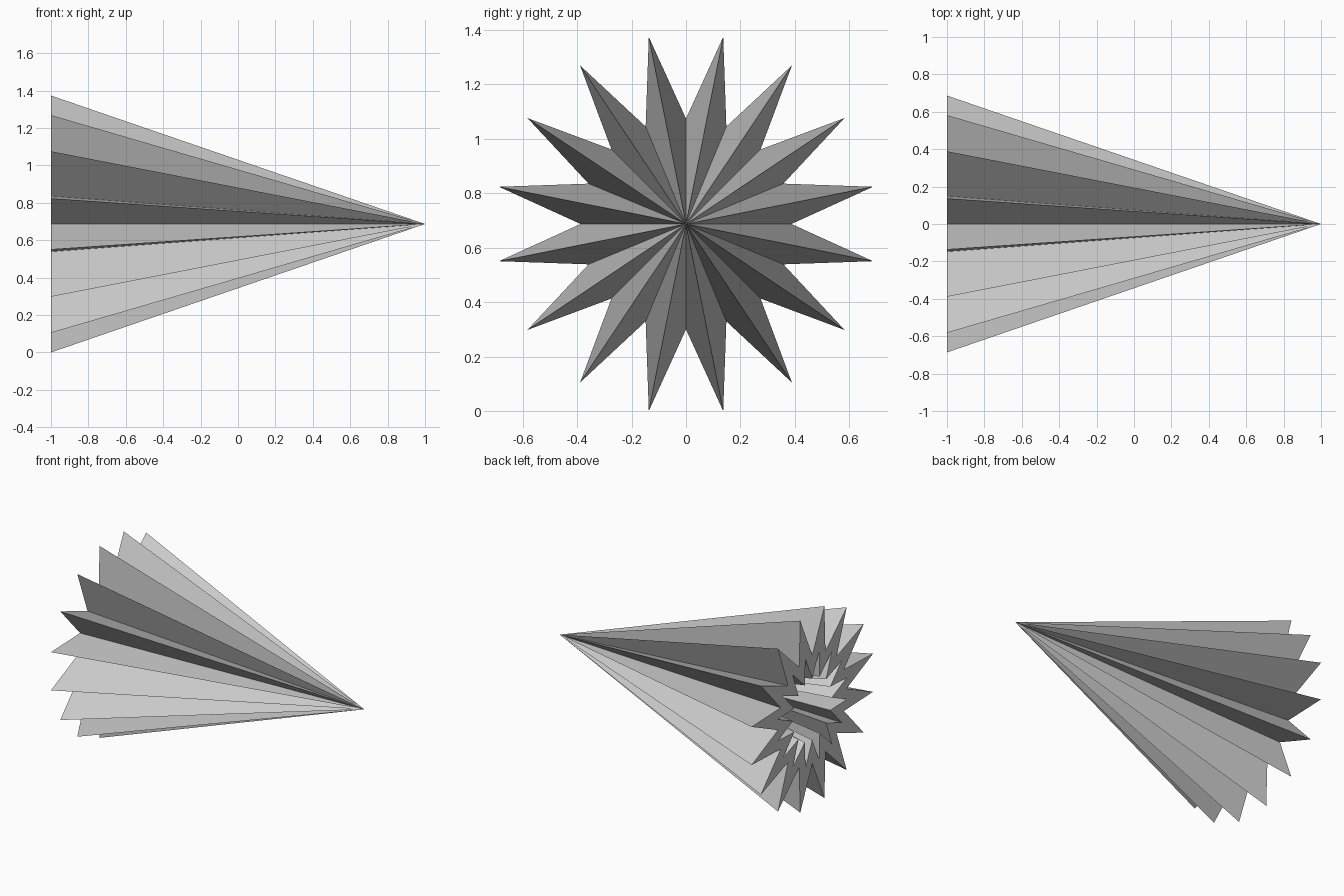
import bpy, bmesh, math

if "Cube" in bpy.data.objects:
    bpy.data.objects.remove(bpy.data.objects["Cube"])

POINTS = 16
R_TIP, R_VALLEY = 0.70, 0.387
CENTRE_Z = R_TIP * math.cos(math.pi / POINTS)
BACK, APEX = -1.0, 1.0
HOLLOW = 0.57          # size of the hollow relative to the outer cone


def star_ring(bm, scale):
    """Star outline in the plane x = BACK, tips offset half a step."""
    ring = []
    for i in range(POINTS * 2):
        a = i * math.pi / POINTS
        r = (R_TIP if i % 2 else R_VALLEY) * scale
        ring.append(bm.verts.new((BACK, r * math.cos(a), CENTRE_Z + r * math.sin(a))))
    return ring


bm = bmesh.new()
outer = star_ring(bm, 1.0)
inner = star_ring(bm, HOLLOW)
apex = bm.verts.new((APEX, 0, CENTRE_Z))
inner_apex = bm.verts.new((BACK + (APEX - BACK) * HOLLOW, 0, CENTRE_Z))

# Pleated outside, flat star rim and pleated hollow
n = len(outer)
for i in range(n):
    j = (i + 1) % n
    bm.faces.new((outer[i], outer[j], apex))
    bm.faces.new((outer[j], outer[i], inner[i], inner[j]))
    bm.faces.new((inner[j], inner[i], inner_apex))
bmesh.ops.recalc_face_normals(bm, faces=bm.faces)

mesh = bpy.data.meshes.new("pleated_star_cone")
bm.to_mesh(mesh)
bm.free()
cone = bpy.data.objects.new("pleated_star_cone", mesh)
bpy.context.collection.objects.link(cone)
